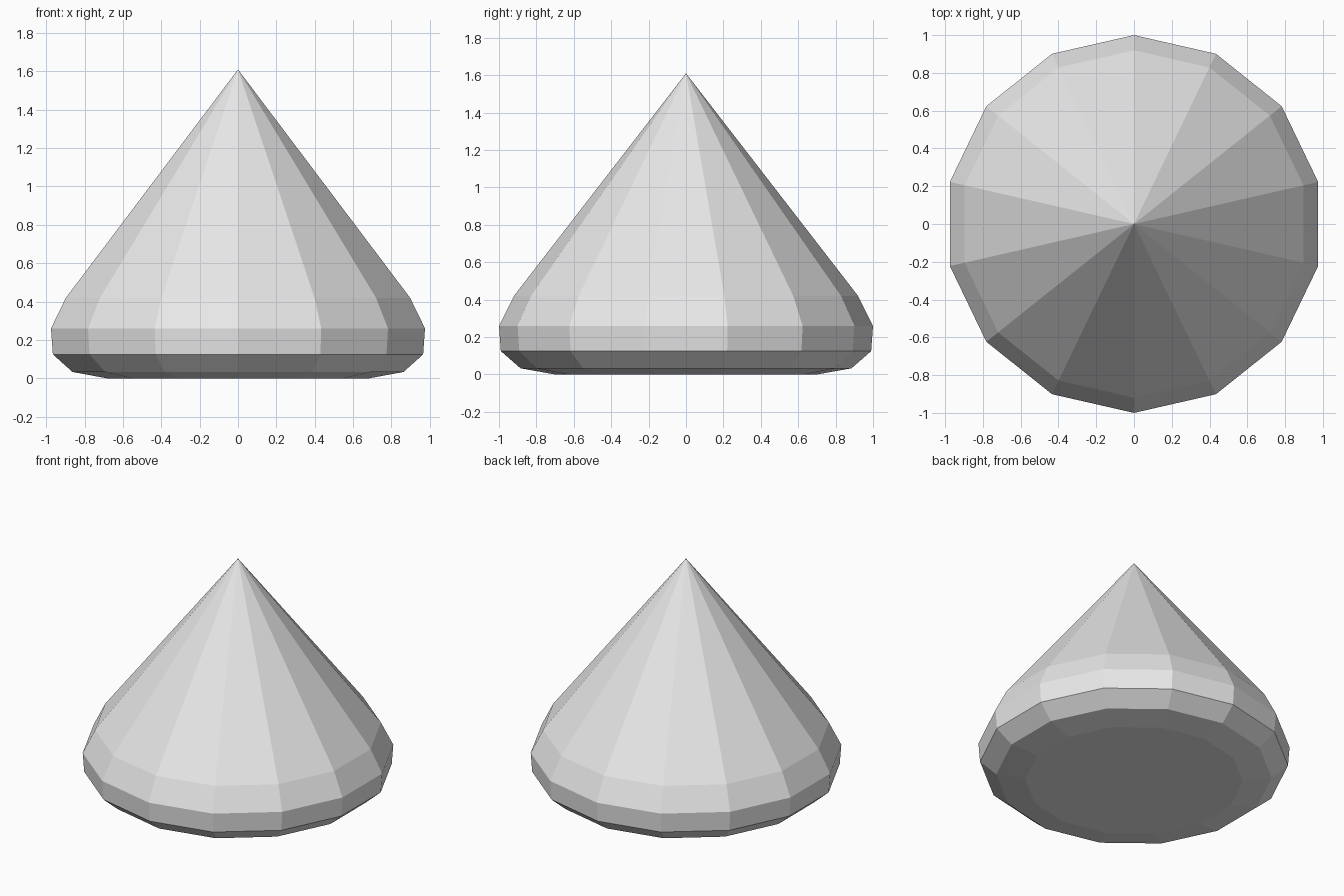
import bpy
import bmesh
from math import cos, sin, pi

if "Cube" in bpy.data.objects:
    bpy.data.objects.remove(bpy.data.objects["Cube"], do_unlink=True)

SIDES = 14
APEX = 1.61
# (radius, height) rings from the underside up to the shoulder
PROFILE = [(0.70, 0.0), (0.885, 0.033), (0.99, 0.125), (1.0, 0.26), (0.92, 0.42)]

# Plain pale grey
grey = bpy.data.materials.new("pale_grey")
grey.use_nodes = True
colour = (0.8, 0.8, 0.8, 1.0)
grey.diffuse_color = colour
grey.node_tree.nodes["Principled BSDF"].inputs["Base Color"].default_value = colour

bm = bmesh.new()


def ring(radius, z):
    """One polygon ring with a corner on the y axis."""
    angles = [pi / 2 + 2 * pi * i / SIDES for i in range(SIDES)]
    return [bm.verts.new((radius * cos(a), radius * sin(a), z)) for a in angles]


# Flat underside, bevelled rim and pointed top
rings = [ring(r, z) for r, z in PROFILE]
tip = bm.verts.new((0, 0, APEX))
bm.faces.new(reversed(rings[0]))
for i in range(SIDES):
    j = (i + 1) % SIDES
    for low, high in zip(rings, rings[1:]):
        bm.faces.new((low[i], low[j], high[j], high[i]))
    bm.faces.new((rings[-1][i], rings[-1][j], tip))
bmesh.ops.recalc_face_normals(bm, faces=bm.faces)

mesh = bpy.data.meshes.new("faceted_cone")
bm.to_mesh(mesh)
bm.free()
mesh.materials.append(grey)
cone = bpy.data.objects.new("faceted_cone", mesh)
bpy.context.collection.objects.link(cone)
